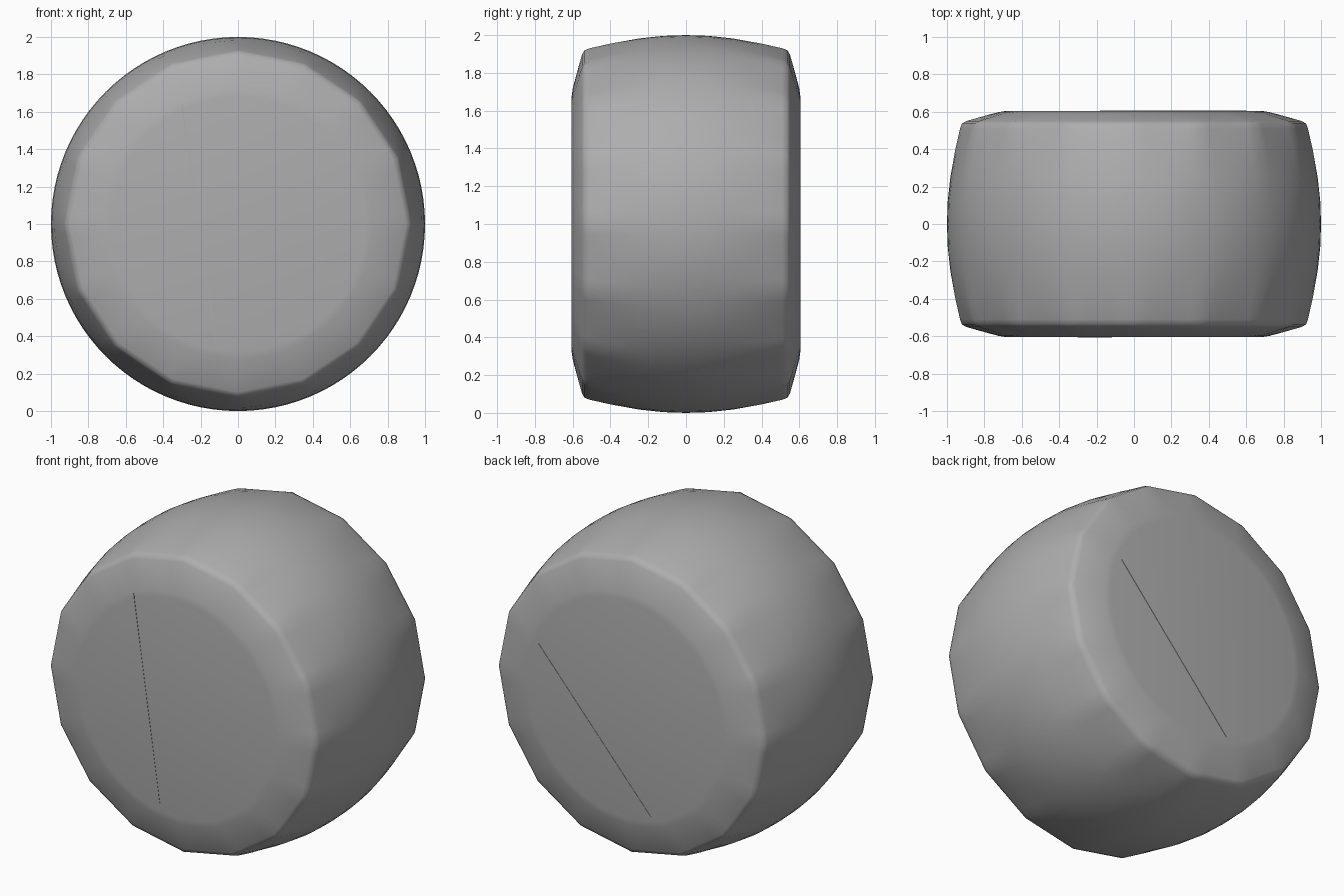
import bpy, bmesh, math
from mathutils import Vector

cube = bpy.data.objects.get("Cube")
if cube:
    bpy.data.objects.remove(cube, do_unlink=True)

# Single stone grey
grey = bpy.data.materials.new("stone_grey")
grey.use_nodes = True
colour = (0.42, 0.42, 0.42, 1)
grey.diffuse_color = colour
grey.node_tree.nodes["Principled BSDF"].inputs["Base Color"].default_value = colour

SEGMENTS, SIDES, DEPTH = 96, 16, 0.605

# Half profile: distance along the axis, radius, how faceted the ring is
HALF = [(0.0, 1.0, 0.0), (0.12, 0.996, 0.0), (0.25, 0.982, 0.15),
        (0.4, 0.955, 0.5), (0.51, 0.93, 0.9), (0.537, 0.92, 1.0),
        (0.55, 0.898, 1.0), (0.582, 0.785, 0.5), (0.599, 0.72, 0.1),
        (DEPTH, 0.68, 0.0)]
PROFILE = [(-y, r, f) for y, r, f in reversed(HALF[1:])] + HALF


def finish(bm, name, smooth):
    bmesh.ops.recalc_face_normals(bm, faces=bm.faces)
    mesh = bpy.data.meshes.new(name)
    bm.to_mesh(mesh)
    bm.free()
    mesh.materials.append(grey)
    obj = bpy.data.objects.new(name, mesh)
    bpy.context.collection.objects.link(obj)
    if smooth:
        bpy.ops.object.select_all(action='DESELECT')
        obj.select_set(True)
        bpy.context.view_layer.objects.active = obj
        bpy.ops.object.shade_smooth_by_angle(angle=math.radians(40))
    return obj


def ring(bm, y, radius, facet):
    """A circle that blends toward a regular polygon with a corner on top."""
    verts = []
    wedge = 2 * math.pi / SIDES
    for i in range(SEGMENTS):
        a = 2 * math.pi * i / SEGMENTS
        local = (a + wedge / 2) % wedge - wedge / 2
        flat = math.cos(wedge / 2) / math.cos(wedge / 2 - abs(local))
        r = radius * (1 - facet + facet * flat)
        verts.append(bm.verts.new((r * math.sin(a), y, 1 + r * math.cos(a))))
    return verts


# Bulging barrel with bevelled rims and flat ends
bm = bmesh.new()
rings = [ring(bm, *p) for p in PROFILE]
for lower, upper in zip(rings, rings[1:]):
    for i in range(SEGMENTS):
        j = (i + 1) % SEGMENTS
        bm.faces.new((lower[i], lower[j], upper[j], upper[i]))
bm.faces.new(rings[0])
bm.faces.new(rings[-1])
finish(bm, "barrel_body", True)


def crease(name, start, end, y):
    """A hair-thin raised score line on a flat end."""
    a, b = Vector((start[0], y, start[1])), Vector((end[0], y, end[1]))
    bm = bmesh.new()
    bmesh.ops.create_cube(bm, size=1)
    bmesh.ops.scale(bm, vec=((b - a).length, 0.004, 0.005), verts=bm.verts)
    turn = Vector((1, 0, 0)).rotation_difference(b - a).to_matrix()
    bmesh.ops.rotate(bm, cent=(0, 0, 0), matrix=turn, verts=bm.verts)
    bmesh.ops.translate(bm, vec=(a + b) / 2, verts=bm.verts)
    finish(bm, name, False)


crease("front_long_crease", (-0.3, 1.64), (-0.12, 0.38), -DEPTH)
crease("back_crease", (0.6, 1.25), (-0.18, 0.37), DEPTH)
